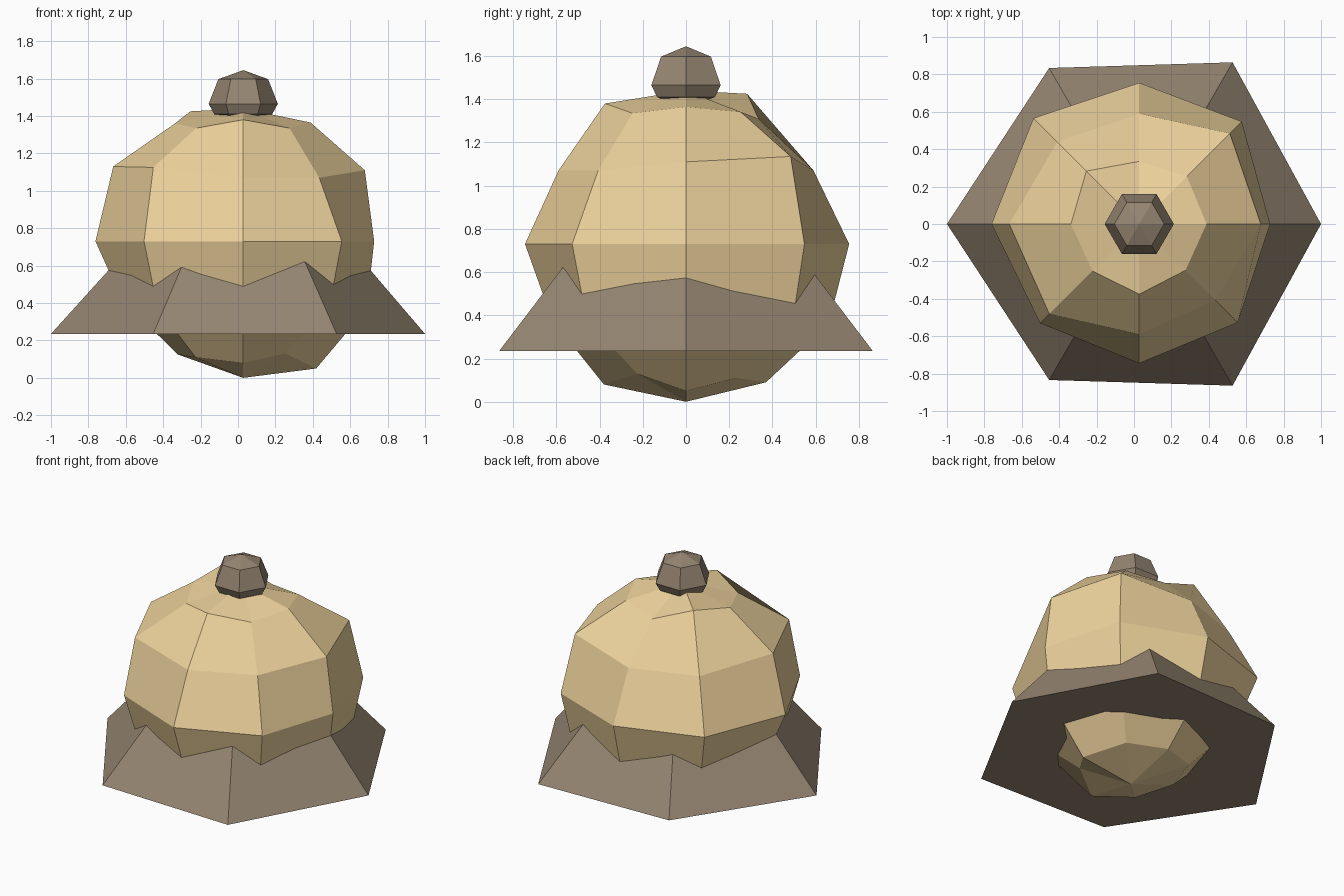
import bpy, bmesh
from math import cos, sin, pi

if "Cube" in bpy.data.objects:
    bpy.data.objects.remove(bpy.data.objects["Cube"])

CX = 0.028  # common axis of all parts


def material(name, rgb):
    m = bpy.data.materials.new(name)
    m.diffuse_color = (*rgb, 1)
    m.use_nodes = True
    m.node_tree.nodes["Principled BSDF"].inputs["Base Color"].default_value = m.diffuse_color
    return m


def lathe(name, rings, bottom, top, mat, cap=False):
    """Stack irregular rings of (radius list, height list); close with poles or a flat cap."""
    bm = bmesh.new()
    loops = []
    for radii, heights in rings:
        n = len(radii)
        loops.append([bm.verts.new((CX + r * cos(2 * pi * i / n), r * sin(2 * pi * i / n), z))
                      for i, (r, z) in enumerate(zip(radii, heights))])
    for a, b in zip(loops, loops[1:]):
        for i in range(n):
            j = (i + 1) % n
            bm.faces.new((a[i], a[j], b[j], b[i]))
    tip = bm.verts.new((CX, 0, top))
    for i in range(n):
        bm.faces.new((loops[-1][i], loops[-1][(i + 1) % n], tip))
    if cap:
        bm.faces.new(loops[0][::-1])
    else:
        base = bm.verts.new((CX, 0, bottom))
        for i in range(n):
            bm.faces.new((loops[0][(i + 1) % n], loops[0][i], base))
    bmesh.ops.recalc_face_normals(bm, faces=bm.faces)
    me = bpy.data.meshes.new(name)
    bm.to_mesh(me)
    bm.free()
    me.materials.append(mat)
    ob = bpy.data.objects.new(name, me)
    bpy.context.collection.objects.link(ob)
    return ob


tan = material("tan", (0.84, 0.64, 0.33))
brown = material("brown", (0.30, 0.235, 0.165))

# Lumpy eight-sided body, starting at +x and going anticlockwise
lathe("body", [
    ([.39, .33, .37, .37, .35, .36, .38, .32], [.05, .11, .09, .12, .125, .11, .08, .13]),
    ([.66, .70, .66, .66, .65, .65, .62, .65], [.37, .38, .36, .38, .42, .38, .38, .38]),
    ([.70, .775, .73 + .025, .80, .79, .75, .745, .745], [.73] * 8),
    ([.65, .685, .59, .62, .695, .68, .59, .575], [1.11, 1.135, 1.07, 1.07, 1.13, 1.125, 1.07, 1.07]),
    ([.36, .36, .335, .40, .365, .355, .375, .35], [1.365, 1.34, 1.31, 1.425, 1.36, 1.335, 1.38, 1.335]),
], 0.0, 1.44, tan)

# Six-sided conical skirt with a flat underside
lathe("skirt", [([.972, .998, .963, 1.028, .963, .998], [.235] * 6)], 0, 1.37, brown, cap=True)

# Six-sided top knob
lathe("knob", [
    ([.155] * 6, [1.41] * 6),
    ([.185] * 6, [1.465] * 6),
    ([.133] * 6, [1.597] * 6),
], 1.36, 1.645, brown)
